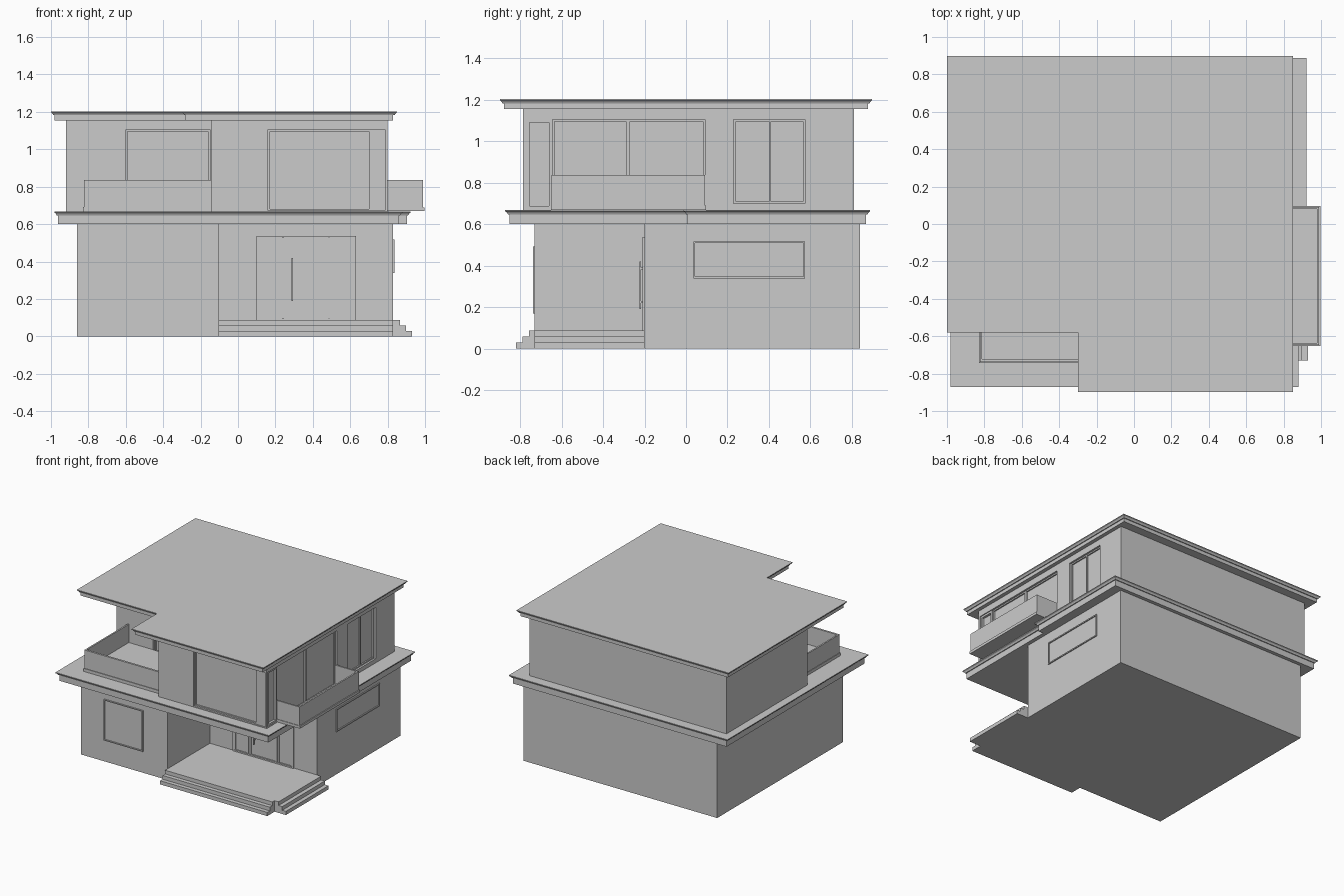
import bpy, bmesh
from mathutils import Vector

if "Cube" in bpy.data.objects:
    bpy.data.objects.remove(bpy.data.objects["Cube"])


def loft(name, layers):
    """Solid from stacked outlines: list of (polygon, z)."""
    bm = bmesh.new()
    rings = [[bm.verts.new((x, y, z)) for x, y in poly] for poly, z in layers]
    n = len(rings[0])
    for a, b in zip(rings, rings[1:]):
        for i in range(n):
            j = (i + 1) % n
            bm.faces.new((a[i], a[j], b[j], b[i]))
    bm.faces.new(rings[0][::-1])
    bm.faces.new(rings[-1])
    bmesh.ops.recalc_face_normals(bm, faces=bm.faces)
    me = bpy.data.meshes.new(name)
    bm.to_mesh(me)
    bm.free()
    ob = bpy.data.objects.new(name, me)
    bpy.context.collection.objects.link(ob)
    return ob


def box(name, x0, x1, y0, y1, z0, z1):
    poly = [(x0, y0), (x1, y0), (x1, y1), (x0, y1)]
    return loft(name, [(poly, z0), (poly, z1)])


def grow(poly, d):
    """Offset a counter-clockwise outline outwards."""
    out = []
    n = len(poly)
    for i in range(n):
        p, q, r = (Vector(poly[k % n]) for k in (i - 1, i, i + 1))
        a, b = (q - p).normalized(), (r - q).normalized()
        out.append((q.x + d * (a.y + b.y), q.y - d * (a.x + b.x)))
    return out


def carve(ob, *bounds):
    """Cut a rectangular recess."""
    cutter = box("cutter", *bounds)
    cutter.hide_render = True
    m = ob.modifiers.new("recess", 'BOOLEAN')
    m.operation, m.solver, m.object = 'DIFFERENCE', 'EXACT', cutter
    bpy.context.view_layer.objects.active = ob
    bpy.ops.object.modifier_apply(modifier=m.name)
    bpy.data.objects.remove(cutter)


def panel(name, side, plane, a0, a1, d0, d1, z0, z1):
    """Box on the front or right wall; d0..d1 is the outward distance."""
    if side == "front":
        return box(name, a0, a1, plane - d1, plane - d0, z0, z1)
    return box(name, plane + d0, plane + d1, a0, a1, z0, z1)


def frame(name, side, plane, a0, a1, z0, z1, w, d0, d1):
    for i, (p, q, r, s) in enumerate([(a0, a0 + w, z0, z1), (a1 - w, a1, z0, z1),
                                      (a0 + w, a1 - w, z0, z0 + w), (a0 + w, a1 - w, z1 - w, z1)]):
        panel(f"{name}_{i}", side, plane, p, q, d0, d1, r, s)


# Storey walls
lower = [(-.86, -.73), (-.105, -.73), (-.105, -.2), (.83, -.2), (.83, .84), (-.86, .84)]
loft("ground_floor_walls", [(lower, 0), (lower, .605)])
upper = [(-.92, -.2), (-.145, -.2), (-.145, -.785), (.80, -.785), (.80, .81), (-.92, .81)]
walls = loft("upper_floor_walls", [(upper, .66), (upper, 1.16)])

# Upper window and door recesses
carve(walls, .16, .785, -.9, -.76, .672, 1.105)
carve(walls, .775, .9, -.77, .092, .672, 1.105)
carve(walls, .775, .9, .23, .575, .70, 1.105)
carve(walls, -.6, -.15, -.3, -.175, .672, 1.105)

# Floor slab and roof with flared cornices
slab = [(-.962, -.852), (.86, -.852), (.86, .008), (.903, .008), (.903, .868), (-.962, .868)]
roof = [(-.98, -.56), (-.28, -.56), (-.28, -.878), (.83, -.878), (.83, .878), (-.98, .878)]
for name, poly, z0, z1 in (("floor_slab", slab, .60, .668), ("roof", roof, 1.155, 1.203)):
    loft(name, [(poly, z0), (poly, z1 - .021), (grow(poly, .007), z1 - .021),
                (grow(poly, .012), z1 - .012), (grow(poly, .02), z1 - .006),
                (grow(poly, .02), z1)])

# Porch floor and steps on two sides
box("porch_floor", -.105, .83, -.73, -.2, 0, .087)
for i in range(3):
    run, h = .032 * (3 - i), .029 * (i + 1)
    box(f"front_step_{i}", -.105, .83, -.725 - run, -.73, 0, h)
    box(f"side_step_{i}", .83, .833 + run, -.73, -.2, 0, h)

# Entrance door with three glazed leaves and handle
frame("door_frame", "front", -.2, .10, .63, .087, .537, .01, 0, .010)
for i, (a, b) in enumerate([(.11, .235), (.245, .485), (.49, .62)]):
    frame(f"door_leaf_{i}", "front", -.2, a, b, .088, .527, .012, 0, .006)
box("door_handle", .286, .295, -.224, -.216, .19, .42)
for z in (.22, .38):
    box("handle_mount", .287, .294, -.217, -.199, z, z + .01)

# Ground floor windows, slightly proud of the wall
frame("front_window", "front", -.73, -.655, -.315, .168, .492, .008, 0, .008)
frame("side_window", "right", .83, .035, .575, .338, .517, .009, 0, .008)

# Upper window frames and mullions
frame("corner_front_window", "front", -.76, .16, .785, .672, 1.105, .010, 0, .010)
panel("corner_post", "front", -.76, .70, .785, 0, .014, .672, 1.105)
frame("corner_side_window", "right", .775, -.77, -.645, .672, 1.105, .015, 0, .018)
frame("balcony_door", "right", .775, -.645, .092, .672, 1.105, .010, 0, .010)
panel("balcony_door_mullion", "right", .775, -.29, -.27, 0, .012, .68, 1.10)
frame("upper_side_window", "right", .775, .23, .575, .70, 1.105, .010, 0, .010)
panel("upper_side_mullion", "right", .775, .40, .41, 0, .010, .71, 1.10)
frame("terrace_door", "front", -.175, -.6, -.15, .672, 1.105, .010, 0, .010)

# Front terrace: floor and parapets
box("terrace_floor", -.828, -.145, -.743, -.2, .662, .692)
box("terrace_front_rail", -.824, -.145, -.738, -.722, .692, .836)
box("terrace_side_rail", -.824, -.812, -.722, -.2, .692, .836)

# Side balcony: floor and parapets
box("balcony_floor", .79, .997, -.652, .096, .669, .690)
box("balcony_long_rail", .978, .99, -.648, .092, .69, .836)
for name, y in (("balcony_front_rail", -.648), ("balcony_back_rail", .08)):
    box(name, .79, .978, y, y + .012, .69, .836)
